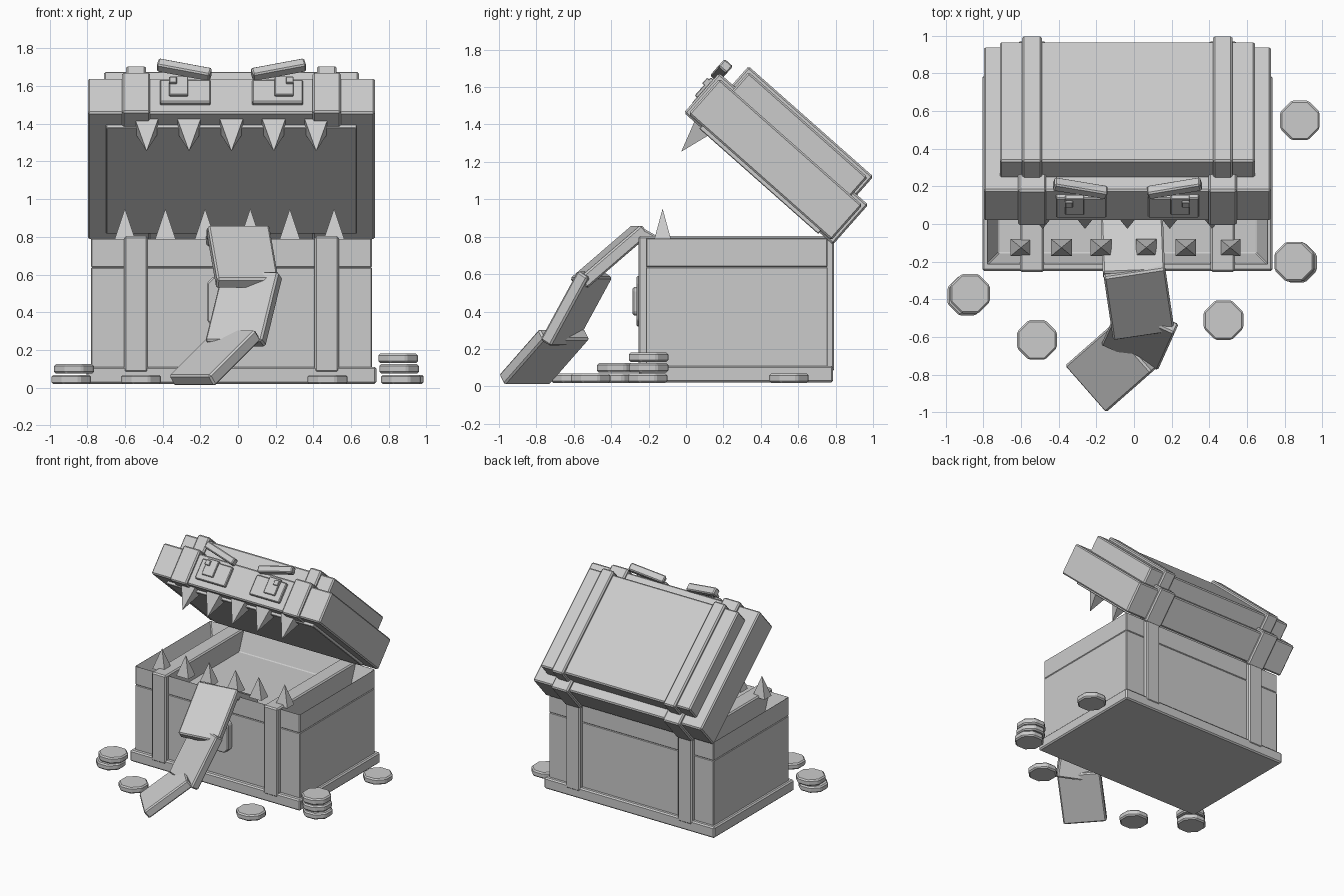
import bpy, bmesh, math
from mathutils import Matrix, Vector

if "Cube" in bpy.data.objects:
    bpy.data.objects.remove(bpy.data.objects["Cube"])

grey = bpy.data.materials.new("plain grey")
grey.diffuse_color = (0.6, 0.6, 0.6, 1)
grey.use_nodes = True
grey.node_tree.nodes["Principled BSDF"].inputs["Base Color"].default_value = grey.diffuse_color
CX = -0.035                      # chest centre line


def finish(name, bm, matrix=Matrix(), bevel=0.01):
    bmesh.ops.recalc_face_normals(bm, faces=bm.faces)
    me = bpy.data.meshes.new(name)
    bm.to_mesh(me)
    bm.free()
    me.materials.append(grey)
    ob = bpy.data.objects.new(name, me)
    ob.matrix_world = matrix
    bpy.context.collection.objects.link(ob)
    if bevel:
        mod = ob.modifiers.new("edge", 'BEVEL')
        mod.width = bevel
        mod.segments = 1
        mod.limit_method = 'ANGLE'
    return ob


def cube_bm(lo, hi):
    bm = bmesh.new()
    bmesh.ops.create_cube(bm, size=1)
    for v in bm.verts:
        v.co = [(a + b) / 2 + c * (b - a) for a, b, c in zip(lo, hi, v.co)]
    return bm


def box(name, x, y, z, matrix=Matrix(), bevel=0.01):
    lo, hi = zip(x, y, z)
    return finish(name, cube_bm(lo, hi), matrix, bevel)


def spike(name, base, half_x, half_y, height, matrix=Matrix()):
    bm = bmesh.new()
    x, y, z = base
    ring = [bm.verts.new((x + a * half_x, y + b * half_y, z))
            for a, b in ((-1, -1), (1, -1), (1, 1), (-1, 1))]
    tip = bm.verts.new((x, y, z + height))
    bm.faces.new(ring)
    for i in range(4):
        bm.faces.new((ring[i], ring[(i + 1) % 4], tip))
    return finish(name, bm, matrix, 0)


# chest body and base
box("base_plinth", (-0.805, 0.735), (-0.25, 0.787), (0.02, 0.11))
box("chest_body", (-0.78, 0.71), (-0.215, 0.757), (0.10, 0.637), bevel=0.004)

# hollow upper rim
bm = cube_bm((-0.78, -0.215, 0.637), (0.71, 0.757, 0.795))
bm.faces.ensure_lookup_table()
top = max(bm.faces, key=lambda f: f.calc_center_median().z)
bmesh.ops.inset_region(bm, faces=[top], thickness=0.085)
for v in top.verts:
    v.co.z = 0.64
finish("chest_rim", bm, bevel=0.006)

# straps running round the body
for s in (-1, 1):
    c = CX + s * 0.506
    box("body_strap", (c - 0.064, c + 0.064), (-0.255, 0.792), (0.08, 0.803))

# lock plate with cut corners, and its knob
for name, half, hz, y0, y1, cut in (("lock_plate", 0.13, 0.135, -0.265, -0.2, 0.035),
                                    ("lock_knob", 0.06, 0.075, -0.287, -0.25, 0.015)):
    bm = bmesh.new()
    a, b = half - cut, hz - cut
    pts = [(-half, -b), (-a, -hz), (a, -hz), (half, -b), (half, b), (a, hz), (-a, hz), (-half, b)]
    f = bm.faces.new([bm.verts.new((CX + x, y0, 0.455 + z)) for x, z in pts])
    g = bmesh.ops.extrude_face_region(bm, geom=[f])
    for v in g["geom"]:
        if isinstance(v, bmesh.types.BMVert):
            v.co.y = y1
    finish(name, bm, bevel=0.008)

# lower teeth
for x in (-0.60, -0.385, -0.175, 0.065, 0.275, 0.51):
    spike("lower_tooth", (x, -0.125, 0.785), 0.055, 0.045, 0.165)

# lid: local y runs from the front edge (negative) back to the hinge, z is lid thickness
LID = Matrix.Translation((0, 0.785, 0.775)) @ Matrix.Rotation(math.radians(-41.5), 4, 'X')
box("lid_lower", (-0.797, 0.727), (-1.03, -0.01), (0.0, 0.25), LID)
box("lid_upper", (-0.712, 0.642), (-0.937, -0.088), (0.24, 0.38), LID)
box("lid_lining", (-0.70, 0.63), (-0.935, -0.085), (-0.022, 0.02), LID, 0.004)
for s in (-1, 1):
    c = CX + s * 0.506
    box("lid_lower_strap", (c - 0.075, c + 0.075), (-1.052, 0.012), (-0.012, 0.272), LID)
    box("lid_upper_strap", (c - 0.052, c + 0.052), (-0.958, -0.067), (0.22, 0.403), LID)

# upper teeth
for i in range(5):
    spike("upper_tooth", (CX + (i - 2) * 0.225, -0.925, 0.01), 0.065, 0.06, -0.188, LID)

# eyes and brows, mirrored about the centre line
for s in (-1, 1):
    def mir(a, b):
        return tuple(sorted((CX + s * a, CX + s * b)))
    box("eye", mir(0.11, 0.38), (-1.055, -1.02), (0.055, 0.215), LID, 0.006)
    box("pupil", mir(0.23, 0.33), (-1.07, -1.04), (0.095, 0.225), LID, 0.004)
    box("eye_glint", mir(0.29, 0.33), (-1.083, -1.05), (0.17, 0.21), LID, 0.003)
    tilt = Matrix.Translation((CX + s * 0.25, -1.05, 0.288)) @ Matrix.Rotation(-s * math.radians(14), 4, 'Y')
    box("brow", (-0.145, 0.145), (-0.03, 0.03), (-0.027, 0.027), LID @ tilt, 0.008)

# tongue: four slabs, each with a level width
tongue = [((-0.012, 0.04, 0.65), (0.0, -0.27, 0.825)),
          ((0.0, -0.24, 0.838), (0.05, -0.575, 0.55)),
          ((0.076, -0.486, 0.60), (-0.014, -0.686, 0.232)),
          ((0.0, -0.65, 0.28), (-0.245, -0.865, 0.035))]
for p, q in tongue:
    p, q = Vector(p), Vector(q)
    d = (q - p).normalized()
    w = d.cross(Vector((0, 0, 1))).normalized()
    n = w.cross(d)
    m = Matrix((w, d, n)).transposed().to_4x4()
    m.translation = (p + q) / 2
    h = (q - p).length / 2
    box("tongue_segment", (-0.165, 0.165), (-h, h), (-0.035, 0.035), m)

# coins, single and stacked
coins = [(0.88, 0.55, 0), (0.865, -0.205, 0), (0.855, -0.20, 1), (0.85, -0.20, 2),
         (0.475, -0.51, 0), (-0.515, -0.615, 0), (-0.885, -0.38, 0), (-0.87, -0.37, 1)]
for x, y, level in coins:
    bm = bmesh.new()
    bmesh.ops.create_cone(bm, cap_ends=True, segments=8, radius1=0.114, radius2=0.114, depth=0.05,
                          matrix=Matrix.Rotation(math.pi / 8, 4, 'Z'))
    finish("coin", bm, Matrix.Translation((x, y, 0.043 + level * 0.056)), 0.01)
